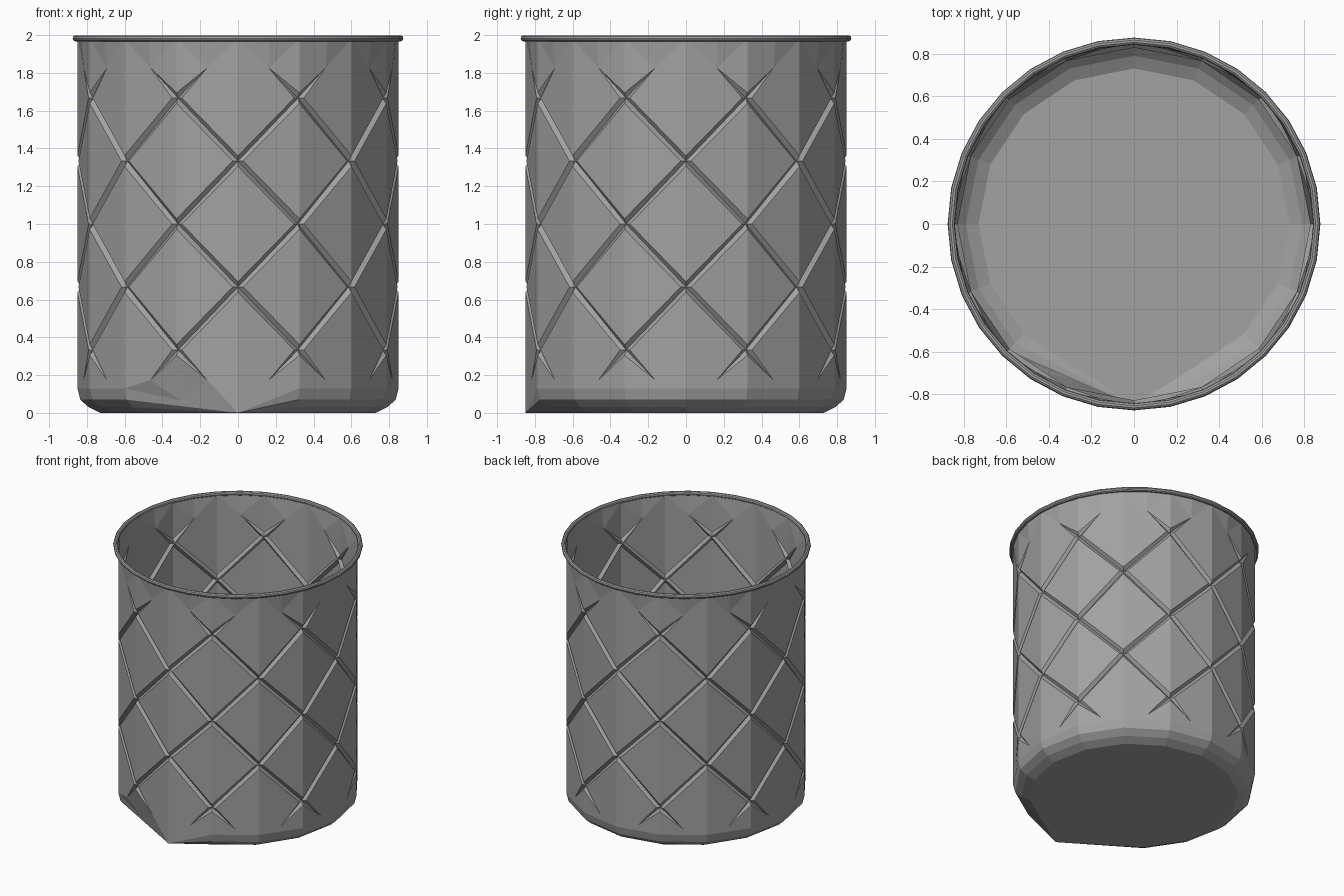
import bpy, bmesh, math
from mathutils import Vector

if "Cube" in bpy.data.objects:
    bpy.data.objects.remove(bpy.data.objects["Cube"])

N, R, H = 16, 0.85, 1 / 3      # sides, radius, lattice row height
W, DEPTH = 0.085, 0.022        # groove half width (share of a cell), groove depth

grey = bpy.data.materials.new("grey metal")
grey.diffuse_color = (0.36, 0.36, 0.36, 1)
grey.use_nodes = True
grey.node_tree.nodes["Principled BSDF"].inputs["Base Color"].default_value = grey.diffuse_color

bm = bmesh.new()
cache = {}


def column(i, z, r=R):
    a = math.radians(-90 + 360 / N * (i % N))
    return Vector((r * math.cos(a), r * math.sin(a), z))


def on_wall(c, z):
    """Point on the flat-sided wall at a fractional column."""
    i = math.floor(c)
    return column(i, z).lerp(column(i + 1, z), c - i)


def node(c, z):
    return column(round(c), z, R - DEPTH)


def face(*points):
    vs = []
    for p in points:
        k = tuple(int(round(x * 20000)) for x in p)
        if k not in cache:
            cache[k] = bm.verts.new(p)
        if cache[k] not in vs:
            vs.append(cache[k])
    if len(vs) > 2 and bm.faces.get(vs) is None:
        bm.faces.new(vs)


# rounded foot, with the flattened corner at the front left
FOOT = [(R, 0.13), (0.835, 0.07), (0.79, 0.03), (0.73, 0.0)]


def foot(c, k):
    c = round(c) % N
    if c == 0:
        return column(0, 0)
    if c == N - 1:
        return column(0, 0).lerp(foot(N - 2, k), 0.5)
    return column(c, FOOT[k][1], FOOT[k][0])


def rim_point(c):
    a = math.radians(-90 + 360 / N * c)
    return Vector((R * math.cos(a), R * math.sin(a), 1.98))


# diamond lattice: one diagonal groove per cell
for i in range(N):
    for j in range(1, 5):
        flip = (i + j) % 2 == 1

        def C(u):
            return i + 1 - u if flip else i + u

        def P(u, v):
            return on_wall(C(u), (j + v) * H)

        A, B = node(C(0), j * H), node(C(1), (j + 1) * H)
        face(P(0, W), P(1 - W, 1), P(0, 1))
        face(P(W, 0), P(1, 0), P(1, 1 - W))
        face(P(0, W), A, B, P(1 - W, 1))
        face(A, P(W, 0), P(1, 1 - W), B)

    # tapering groove ends above and below the lattice
    def E(u):
        return i + u if i % 2 else i + 1 - u

    for z0, step, top in ((5 * H, H, True), (H, -H, False)):
        A = node(E(0), z0)
        M = on_wall(E(0.5), z0 + step * 0.48)
        side, along = on_wall(E(0), z0 + step * W), on_wall(E(W), z0)
        inner = on_wall(E(1), z0)
        face(side, A, M)
        face(A, along, M)
        if top:
            near, far, mid = rim_point(E(0)), rim_point(E(1)), rim_point(E(0.5))
            face(M, far, mid)
            face(M, mid, near)
        else:
            near, far = foot(E(0), 0), foot(E(1), 0)
            face(M, far, near)
        face(M, near, side)
        face(along, inner, M)
        face(inner, far, M)

    # foot bands
    for k in range(3):
        face(foot(i, k), foot(i + 1, k), foot(i + 1, k + 1), foot(i, k + 1))

# floor
face(*[foot(i, 3) for i in range(N)])
bmesh.ops.recalc_face_normals(bm, faces=bm.faces[:])
mesh = bpy.data.meshes.new("bin_body")
bm.to_mesh(mesh)
bm.free()
body = bpy.data.objects.new("bin_body", mesh)
bpy.context.collection.objects.link(body)
mesh.materials.append(grey)

# rolled rim
bpy.ops.mesh.primitive_torus_add(major_segments=32, minor_segments=10,
                                 major_radius=0.858, minor_radius=0.017,
                                 location=(0, 0, 1.983))
rim = bpy.context.object
rim.name = "rolled_rim"
rim.data.materials.append(grey)
bpy.ops.object.shade_smooth_by_angle()
